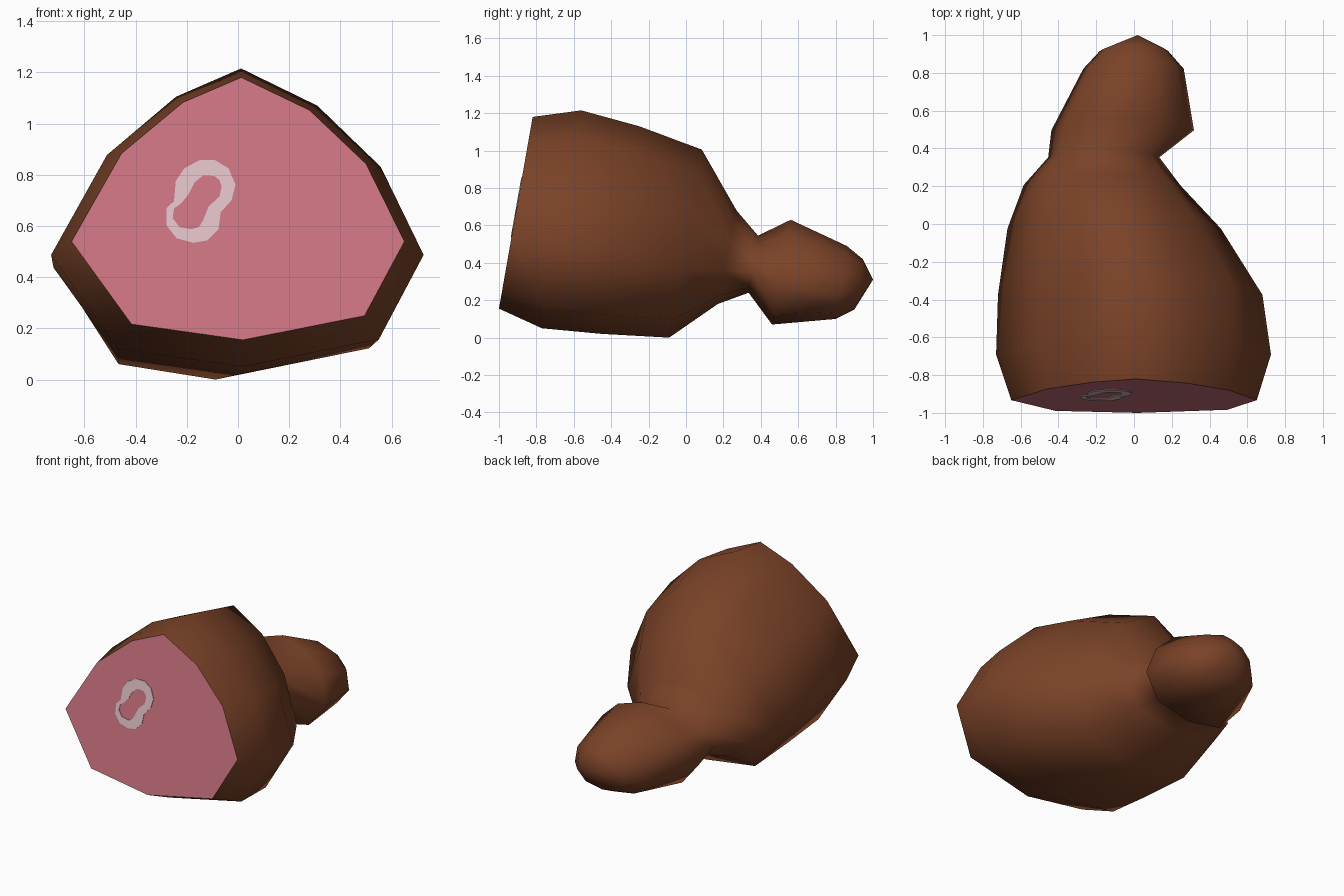
import bpy, bmesh, math

if "Cube" in bpy.data.objects:
    bpy.data.objects.remove(bpy.data.objects["Cube"])


def material(name, rgb):
    m = bpy.data.materials.new(name)
    m.diffuse_color = (*rgb, 1)
    m.use_nodes = True
    m.node_tree.nodes["Principled BSDF"].inputs["Base Color"].default_value = m.diffuse_color
    return m


BROWN = material("roasted brown", (0.195, 0.055, 0.021))
PINK = material("meat pink", (0.60, 0.175, 0.22))
BONE = material("bone white", (0.74, 0.53, 0.57))

# Ten-sided cross-section, clockwise from the top: u is -1..1 across, v is 0..1 up
PROFILE = [(0.02, 1), (0.43, 0.875), (0.77, 0.67), (1, 0.375), (0.76, 0.092),
           (0.03, 0), (-0.64, 0.06), (-1, 0.375), (-0.70, 0.71), (-0.33, 0.905)]

# Rings: x left, x right, z bottom, z top, y at bottom, y at top, roundness
RINGS = [(-0.65, 0.65, 0.155, 1.18, -1.00, -0.82, 0),
         (-0.73, 0.725, 0.05, 1.215, -0.77, -0.56, 0),
         (-0.72, 0.68, 0.02, 1.13, -0.45, -0.25, 0),
         (-0.67, 0.46, 0.00, 1.005, -0.09, 0.085, 0),
         (-0.59, 0.25, 0.18, 0.68, 0.17, 0.27, 0.3),
         (-0.46, 0.14, 0.24, 0.545, 0.335, 0.385, 0.4),
         (-0.445, 0.325, 0.07, 0.63, 0.46, 0.56, 0.4),
         (-0.275, 0.27, 0.10, 0.49, 0.80, 0.86, 0.5),
         (-0.185, 0.185, 0.15, 0.42, 0.90, 0.945, 0.5)]


def ring_points(x0, x1, z0, z1, y0, y1, rounded):
    pts = []
    for i, (u, v) in enumerate(PROFILE):
        a = i * math.tau / len(PROFILE)
        u += (math.sin(a) - u) * rounded
        v += ((1 + math.cos(a)) / 2 - v) * rounded
        pts.append(((x0 + x1) / 2 + u * (x1 - x0) / 2,
                    y0 + v * (y1 - y0), z0 + v * (z1 - z0)))
    return pts


def finish(bm, name, mat, smooth=False):
    bmesh.ops.recalc_face_normals(bm, faces=bm.faces)
    for f in bm.faces:
        f.smooth = smooth
    me = bpy.data.meshes.new(name)
    bm.to_mesh(me)
    bm.free()
    me.materials.append(mat)
    ob = bpy.data.objects.new(name, me)
    bpy.context.collection.objects.link(ob)
    return ob


def bridge(bm, a, b):
    n = len(a)
    for i in range(n):
        j = (i + 1) % n
        bm.faces.new((a[i], a[j], b[j], b[i]))


# Meat and shank skin, lofted through the rings; the pink cut closes the front
bm = bmesh.new()
loops = [[bm.verts.new(p) for p in ring_points(*r)] for r in RINGS]
for a, b in zip(loops, loops[1:]):
    bridge(bm, a, b)
tip = bm.verts.new((0.02, 1.0, 0.31))
for a, b in zip(loops[-1], loops[-1][1:] + loops[-1][:1]):
    bm.faces.new((a, b, tip))
cut = bm.faces.new(loops[0])
cut.material_index = 1
ham = finish(bm, "ham_leg", BROWN, True)
ham.data.materials.append(PINK)
for p in ham.data.polygons:
    if p.material_index == 1:
        p.use_smooth = False
rim = set(k for p in ham.data.polygons if p.material_index == 1 for k in p.edge_keys)
for e in ham.data.edges:
    if e.key in rim:
        e.use_edge_sharp = True

# Bone outline on the cut: outer and inner loops as (x, z)
OUTER = [(-0.15, 0.857), (-0.09, 0.857), (-0.037, 0.825), (-0.01, 0.762),
         (-0.025, 0.70), (-0.068, 0.653), (-0.076, 0.587), (-0.119, 0.544),
         (-0.174, 0.534), (-0.24, 0.552), (-0.28, 0.603), (-0.28, 0.668),
         (-0.25, 0.697), (-0.243, 0.775), (-0.21, 0.825)]
INNER = [(-0.135, 0.798), (-0.092, 0.795), (-0.072, 0.778), (-0.064, 0.755),
         (-0.072, 0.715), (-0.115, 0.676), (-0.135, 0.625), (-0.153, 0.595),
         (-0.182, 0.587), (-0.228, 0.595), (-0.255, 0.63), (-0.25, 0.668),
         (-0.22, 0.69), (-0.192, 0.725), (-0.17, 0.77)]


def on_cut(x, z):
    return (x, -1.0 + 0.18 * (z - 0.155) / 1.025 - 0.004, z)


bm = bmesh.new()
outer = [bm.verts.new(on_cut(*p)) for p in OUTER]
inner = [bm.verts.new(on_cut(*p)) for p in INNER]
bridge(bm, outer, inner)
bm.normal_update()
if sum(f.normal.y for f in bm.faces) > 0:
    bmesh.ops.reverse_faces(bm, faces=bm.faces)
thick = bmesh.ops.extrude_face_region(bm, geom=bm.faces[:], use_keep_orig=True)
bmesh.ops.translate(bm, vec=(0, 0.006, 0),
                    verts=[g for g in thick["geom"] if isinstance(g, bmesh.types.BMVert)])
finish(bm, "bone_outline", BONE)
